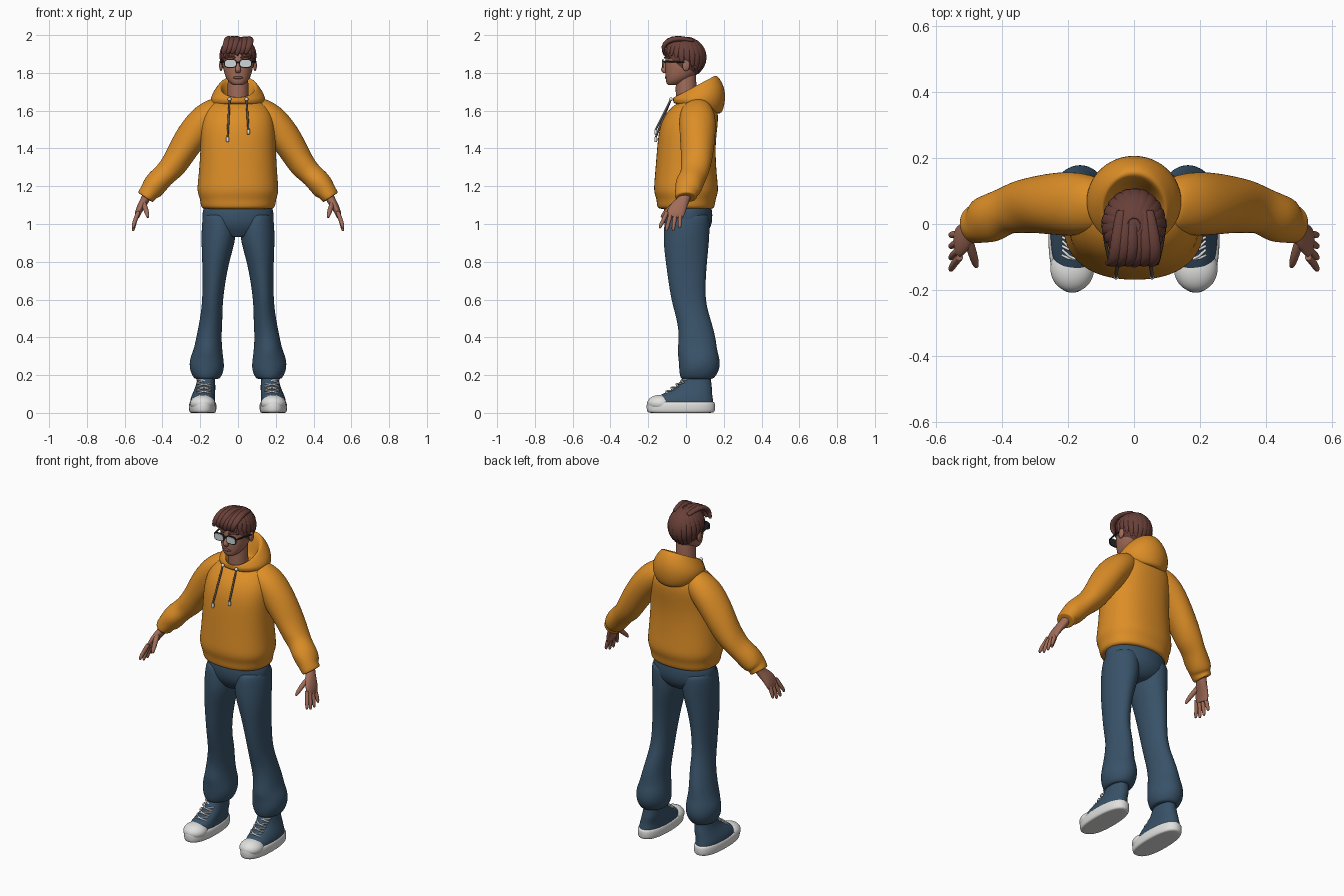
import bpy
import bmesh
import random
from math import sin, cos, pi, copysign
from mathutils import Vector, Matrix

random.seed(4)
if "Cube" in bpy.data.objects:
    bpy.data.objects.remove(bpy.data.objects["Cube"])

def material(name, *rgb):
    mat = bpy.data.materials.new(name)
    mat.use_nodes = True
    mat.diffuse_color = (*rgb, 1)
    mat.node_tree.nodes["Principled BSDF"].inputs["Base Color"].default_value = (*rgb, 1)
    return mat

orange = material("orange fleece", .72, .27, .02)
denim = material("blue denim", .04, .085, .14)
skin = material("warm skin", .36, .15, .1)
lip = material("lip skin", .25, .09, .06)
brown = material("brown hair", .14, .05, .04)
white = material("white rubber", .75, .75, .74)
lens = material("pale lens", .62, .66, .68)
dark = material("dark frame", .02, .02, .02)
grey = material("grey cord", .12, .1, .09)
X_AXIS, Y_AXIS = Vector((1, 0, 0)), Vector((0, 1, 0))

def finish(name, bm, mat, mirror, smooth):
    """Turn a bmesh into an object, mirrored across x and smoothed on request."""
    bmesh.ops.recalc_face_normals(bm, faces=bm.faces)
    mesh = bpy.data.meshes.new(name)
    bm.to_mesh(mesh)
    bm.free()
    mesh.materials.append(mat)
    for face in mesh.polygons:
        face.use_smooth = smooth > 0
    obj = bpy.data.objects.new(name, mesh)
    bpy.context.collection.objects.link(obj)
    if mirror:
        obj.modifiers.new("Mirror", "MIRROR").use_mirror_merge = False
    if smooth:
        subdivision = obj.modifiers.new("Smooth", "SUBSURF")
        subdivision.levels = subdivision.render_levels = smooth

def sweep(name, rows, mat, ref=None, deep=0, fold=0, power=2, mirror=False, smooth=2, segs=20):
    """Skin rings given as x, y, z, half width, optional half depth and back lift.
    Depth defaults to width plus deep. Rings stay level, or follow the path
    when a reference axis is given. Both ends are closed by a smaller ring."""
    bm = bmesh.new()
    rings = []
    last = len(rows) - 1
    for i, row in enumerate(rows):
        centre, width = Vector(row[:3]), row[3]
        depth = row[4] if len(row) > 4 else width + deep
        lift = row[5] if len(row) > 5 else 0
        side, up = X_AXIS, Y_AXIS
        if ref:
            tangent = Vector(rows[min(i + 1, last)][:3]) - Vector(rows[max(i - 1, 0)][:3])
            side = ref.cross(tangent).normalized()
            up = tangent.cross(side).normalized()
        ring = []
        for k in range(segs):
            angle = 2 * pi * k / segs
            c, s = cos(angle), sin(angle)
            wave = 1 + fold * sin(3 * angle + 2 * i)
            across = copysign(abs(c) ** (2 / power), c) * width * wave
            along = copysign(abs(s) ** (2 / power), s) * depth * wave
            ring.append(centre + side * across + up * along + Vector((0, 0, lift * s)))
        closing = [centre.lerp(point, .8) for point in ring]
        rings += [closing] * (i == 0) + [ring] + [closing] * (i == last)
    rings = [[bm.verts.new(point) for point in ring] for ring in rings]
    for low, high in zip(rings, rings[1:]):
        for k in range(segs):
            n = (k + 1) % segs
            bm.faces.new((low[k], low[n], high[n], high[k]))
    bm.faces.new(rings[0])
    bm.faces.new(rings[-1])
    finish(name, bm, mat, mirror, smooth)

def cable(name, points, radius, mat, ref=Y_AXIS, mirror=False):
    """Round cord of even thickness."""
    rows = [(*point, radius) for point in points]
    sweep(name, rows, mat, ref, mirror=mirror, smooth=1, segs=8)

def ball(name, centre, size, mat, mirror=False, cut=None):
    """Ellipsoid, optionally trimmed by a plane."""
    bm = bmesh.new()
    place = Matrix.Translation(centre) @ Matrix.Diagonal((*size, 1))
    bmesh.ops.create_uvsphere(bm, u_segments=28, v_segments=18, radius=1, matrix=place)
    if cut:
        everything = bm.verts[:] + bm.edges[:] + bm.faces[:]
        bmesh.ops.bisect_plane(bm, geom=everything, plane_co=cut[0], plane_no=cut[1],
                               clear_inner=True)
    finish(name, bm, mat, mirror, smooth=1)

# Hoodie body with a gathered hem band
sweep("hoodie_body", [
    (0, 0, 1.08, .2), (0, 0, 1.13, .2), (0, 0, 1.17, .22), (0, 0, 1.25, .21),
    (0, 0, 1.4, .2), (0, .01, 1.5, .2), (0, .03, 1.58, .19), (0, .05, 1.64, .15),
    (0, .06, 1.66, .1)], orange, deep=-.045, fold=.006, power=2.3, segs=24)

# Sleeves ending in a gathered cuff
sweep("sleeve", [
    (.1, .06, 1.61, .07), (.17, .06, 1.56, .09), (.25, .06, 1.46, .085),
    (.31, .06, 1.36, .075), (.35, .05, 1.3, .07), (.39, .04, 1.26, .06),
    (.43, .02, 1.22, .066), (.46, .01, 1.18, .06), (.47, 0, 1.17, .05), (.49, 0, 1.14, .05)],
    orange, Y_AXIS, deep=.01, fold=.03, mirror=True)

# Lowered hood: hanging bag, rolled rim and inner lining
sweep("hood", [
    (0, .06, 1.61, .13, .13, -.03), (0, .07, 1.65, .15, .14, -.01),
    (0, .07, 1.69, .14, .14, .03), (0, .05, 1.73, .105, .12, .06),
    (0, .04, 1.73, .09, .1, .06), (0, .03, 1.65, .07, .08, .01)], orange)

# Drawstrings with pale tips and eyelets
for side, drop in ((-1, .2), (1, .16)):
    top = Vector((side * .045, -.08, 1.66))
    end = top + Vector((side * .01, -.08, -drop))
    cable("drawstring", [top, top.lerp(end, .5), end], .006, grey)
    cable("drawstring_tip", [end, end + Vector((0, 0, -.025))], .009, white)
    ball("eyelet", top, (.01, .01, .01), white)

# Trousers: seat and baggy legs
sweep("trouser_seat", [
    (0, .01, 1.1, .19), (0, .01, 1, .195), (0, .01, .95, .16), (0, 0, .93, .06, .08)],
    denim, deep=-.06)
sweep("trouser_leg", [
    (.1, .01, 1.05, .09), (.1, 0, .92, .095), (.12, 0, .8, .07, .11), (.135, .01, .6, .053, .09),
    (.14, .04, .5, .06), (.155, .06, .4, .067), (.16, .06, .33, .077), (.165, .07, .29, .09, .11),
    (.165, .07, .23, .095, .11), (.165, .06, .18, .07, .09)],
    denim, deep=.03, fold=.022, mirror=True)

# Canvas shoes with rubber sole and toe cap
foot, middle = .187, -.027
sweep("shoe_sole", [(foot, middle, 0, .068), (foot, middle, .015, .074),
                    (foot, middle, .05, .074), (foot, middle, .06, .066)],
      white, deep=.11, power=2.4, mirror=True)
sweep("shoe_upper", [
    (foot, -.02, .04, .068, .17), (foot, -.015, .07, .067, .16), (.183, 0, .095, .062, .14),
    (.175, .035, .125, .056, .105), (.17, .05, .155, .05, .085), (.167, .06, .21, .046, .07)],
    denim, power=2.3, mirror=True)
ball("toe_cap", (foot, -.135, .05), (.067, .072, .046), white, mirror=True)
for i in range(4):
    y, z = -.11 + .027 * i, .11 + .019 * i
    for tilt in (-.008, .008):
        left, right = [(.18 + s * .038, y + .025 + tilt * s, z + tilt * s) for s in (-1, 1)]
        cable("shoelace", [left, (.18, y - .006, z + .006), right], .005, white, mirror=True)

# Hands: palm, four fingers and thumb
sweep("palm", [
    (.48, 0, 1.16, .026, .03), (.49, -.01, 1.13, .024, .03), (.51, -.035, 1.1, .022, .043),
    (.53, -.055, 1.06, .017, .05), (.535, -.06, 1.035, .012, .042)], skin, Y_AXIS, mirror=True)
for i, name in enumerate(("index", "middle", "ring", "little")):
    base, tip = -.1 + .023 * i, -.138 + .035 * i
    height = .955 + .015 * abs(i - 1.5)
    sweep(name + "_finger", [
        (.527, base, 1.065, .012), (.545, (base + tip) / 2, 1.02, .012),
        (.555, tip, height + .01, .01), (.555, tip, height, .005)],
        skin, Y_AXIS, mirror=True, segs=10)
sweep("thumb", [(.505, -.04, 1.12, .015), (.49, -.085, 1.085, .015), (.48, -.12, 1.05, .012),
                (.477, -.13, 1.035, .006)], skin, Y_AXIS, mirror=True, segs=10)

# Head and neck
sweep("neck", [(0, .01, 1.57, .06), (0, 0, 1.66, .056), (0, 0, 1.82, .055)], skin)
sweep("head", [
    (0, -.07, 1.735, .025, .025), (0, -.06, 1.745, .042, .045), (0, -.038, 1.77, .064, .07),
    (0, -.02, 1.81, .077, .09), (0, -.013, 1.85, .083), (0, -.008, 1.9, .084),
    (0, 0, 1.95, .07), (0, 0, 1.97, .03)], skin, deep=.016, power=2.2)
sweep("nose", [(0, -.105, 1.86, .008), (0, -.115, 1.83, .012),
               (0, -.12, 1.815, .017), (0, -.11, 1.8, .012)], skin, segs=12)
ball("lips", (0, -.102, 1.775), (.026, .01, .008), lip)
ball("ear", (.09, 0, 1.84), (.01, .02, .03), skin, mirror=True)
cable("eyebrow", [(.015, -.112, 1.88), (.04, -.108, 1.886), (.066, -.085, 1.88)],
      .006, brown, mirror=True)

# Glasses
for name, front, height, width, mat in (("lens_frame", -.124, .024, .034, dark),
                                        ("lens", -.127, .019, .029, lens)):
    sweep(name, [(.04, y, 1.85, height, width) for y in (front, front + .006)],
          mat, X_AXIS, power=3, mirror=True, smooth=0)
cable("glasses_arm", [(.072, -.12, 1.86), (.085, -.07, 1.86), (.095, 0, 1.855)],
      .005, dark, X_AXIS, mirror=True)
cable("glasses_bridge", [(-.01, -.122, 1.857), (.01, -.122, 1.857)], .005, dark)

# Hair: scalp cap, swirling locks and a swept fringe
crown, reach = Vector((0, -.005, 1.88)), Vector((.092, .108, .108))
ball("hair_cap", crown, reach, brown, cut=((0, -.11, 1.9), (0, .16, .19)))
locks = 22
for i in range(locks):
    start = 2 * pi * i / locks
    end = 1.95 + .55 * sin(start) + random.uniform(-.1, .1)
    rows = []
    for step, width in enumerate((.6, .9, 1, 1, .8, .25)):
        polar = .2 + (end - .2) * step / 5
        turn = start + .025 * step
        way = Vector((sin(polar) * cos(turn), sin(polar) * sin(turn), cos(polar)))
        spot = crown + Matrix.Diagonal(reach) @ way
        rows.append((*spot, .011 * width, .022 * width))
    sweep("hair_lock", rows, brown, Vector((-sin(start), cos(start), 0)), smooth=1, segs=10)
for i in range(6):
    x = -.055 + .024 * i
    rise = random.uniform(-.006, .004)
    sweep("fringe_lock", [
        (x * .7, .04, 1.97, .01), (x * .9, -.04, 1.985 + rise, .016), (x, -.1, 1.97 + rise, .016),
        (x - .012, -.125, 1.935, .013), (x - .026, -.116, 1.9 + rise, .004)],
        brown, X_AXIS, deep=.006, smooth=1, segs=10)
